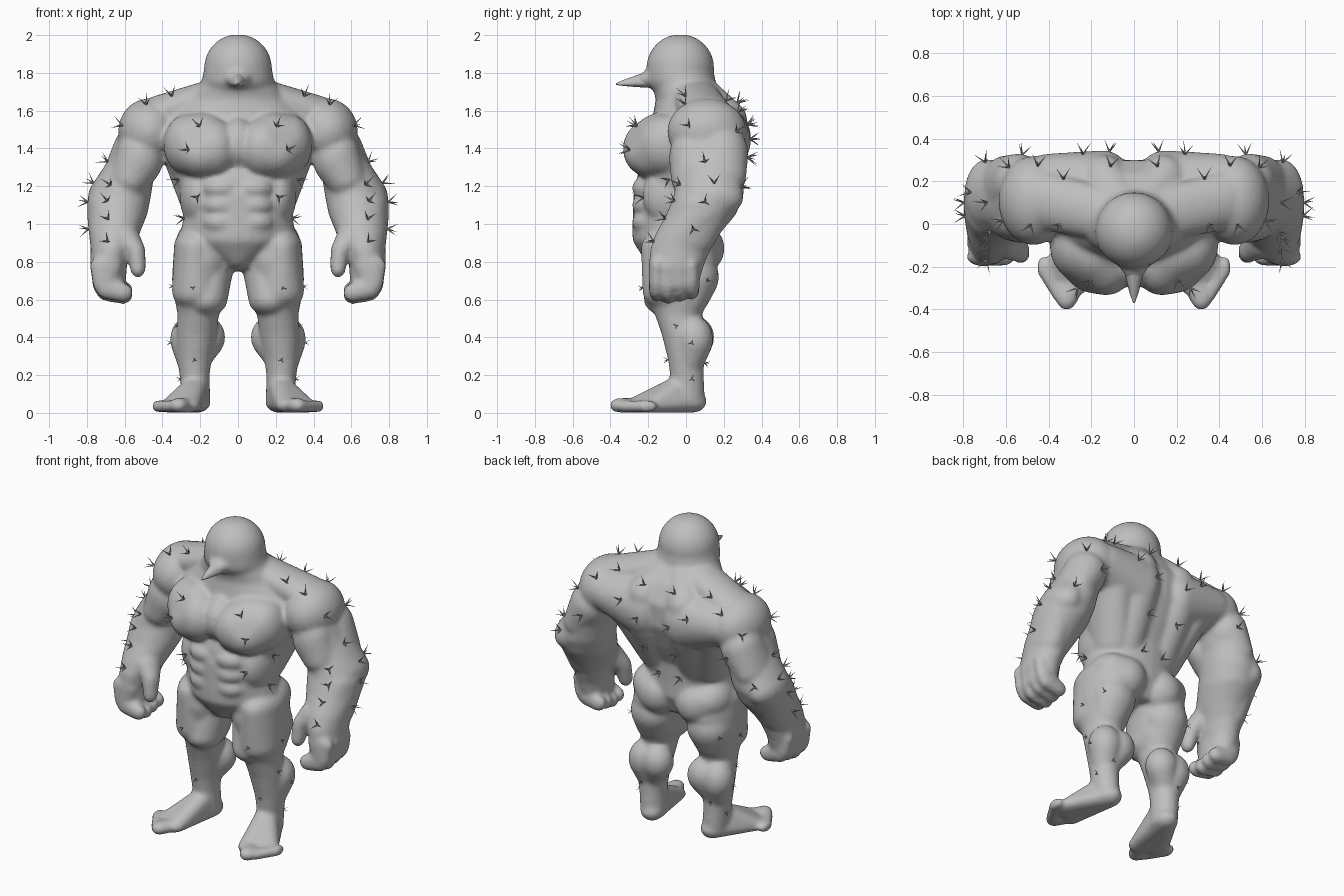
import bpy, bmesh, math, random
from mathutils import Vector, Matrix
from mathutils.bvhtree import BVHTree

cube = bpy.data.objects.get("Cube")
if cube:
    bpy.data.objects.remove(cube, do_unlink=True)
random.seed(4)


def make_material(name, value):
    mat = bpy.data.materials.new(name)
    mat.use_nodes = True
    colour = (value, value, value, 1)
    mat.diffuse_color = colour
    bsdf = next(n for n in mat.node_tree.nodes if n.type == "BSDF_PRINCIPLED")
    bsdf.inputs["Base Color"].default_value = colour
    return mat


def make_object(name, bm, mat):
    bmesh.ops.recalc_face_normals(bm, faces=bm.faces[:])
    mesh = bpy.data.meshes.new(name)
    bm.to_mesh(mesh)
    bm.free()
    mesh.materials.append(mat)
    obj = bpy.data.objects.new(name, mesh)
    bpy.context.scene.collection.objects.link(obj)
    return obj


def ring_angles(count):
    return [math.tau * i / count for i in range(count)]


def muscle(*balls):
    """Convex skin around one or more ellipsoids, each (centre, radii)."""
    verts = []
    for centre, radii in balls:
        for row in range(1, 16):
            tilt = math.pi * row / 16
            for turn in ring_angles(24):
                unit = (math.sin(tilt) * math.cos(turn),
                        math.sin(tilt) * math.sin(turn), math.cos(tilt))
                verts.append(bm.verts.new([c + r * u for c, r, u in zip(centre, radii, unit)]))
    result = bmesh.ops.convex_hull(bm, input=verts)
    spare = {v for key in ("geom_interior", "geom_unused") for v in result[key]
             if isinstance(v, bmesh.types.BMVert)}
    bmesh.ops.delete(bm, geom=list(spare), context="VERTS")


def limb(*sections):
    """Closed loft through level ellipses, each (centre, x radius, y radius)."""
    rings = []
    for (x, y, z), rx, ry in sections:
        rings.append([bm.verts.new((x + rx * math.cos(a), y + ry * math.sin(a), z))
                      for a in ring_angles(32)])
    for low, high in zip(rings, rings[1:]):
        for i in range(32):
            j = (i + 1) % 32
            bm.faces.new((low[i], low[j], high[j], high[i]))
    bm.faces.new(rings[0])
    bm.faces.new(rings[-1])


skin = make_material("skin grey", .52)
bm = bmesh.new()

# Broad pectoral of the left side
muscle(((.13, -.18, 1.4), (.135, .155, .155)), ((.18, -.13, 1.45), (.14, .15, .14)),
       ((.27, -.1, 1.42), (.125, .16, .16)), ((.19, -.16, 1.37), (.15, .165, .13)))

# Wide back with spine column, lat and trapezius, then the shoulder cap
muscle(((.14, .19, 1.45), (.13, .155, .18)), ((.4, .15, 1.49), (.15, .18, .14)))
muscle(((.14, .16, 1.35), (.135, .15, .1)), ((.12, .02, 1.08), (.12, .14, .12)))
muscle(((.29, .12, 1.4), (.12, .17, .12)), ((.18, .01, 1.1), (.12, .14, .1)))
muscle(((.06, .03, 1.72), (.11, .12, .065)), ((.42, .11, 1.58), (.1, .14, .1)))
muscle(((.04, .05, 1.73), (.1, .11, .06)), ((.14, .18, 1.55), (.12, .145, .12)))
muscle(((.47, .11, 1.49), (.165, .21, .175)))

# Stomach rows, flank and buttock
for z in (1.19, 1.1, 1.01):
    muscle(((.085, -.19, z), (.11, .097, .07)))
muscle(((.21, -.06, 1.15), (.1, .17, .17)))
muscle(((.135, .06, .87), (.135, .145, .14)), ((.21, .02, .9), (.12, .15, .12)))

# Arm from shoulder to closed hand
limb(((.48, .12, 1.5), .13, .18), ((.525, .12, 1.38), .135, .19),
     ((.585, .13, 1.25), .14, .18), ((.625, .12, 1.15), .165, .185),
     ((.64, .08, 1.05), .16, .185), ((.655, .01, .95), .135, .17),
     ((.67, -.03, .87), .11, .16), ((.685, -.05, .78), .097, .145),
     ((.68, -.06, .66), .085, .12))
muscle(((.52, .03, 1.35), (.125, .12, .15)), ((.57, .04, 1.24), (.11, .12, .1)))
muscle(((.54, .19, 1.38), (.125, .14, .14)), ((.61, .16, 1.25), (.11, .16, .1)))
muscle(((.6, .13, 1.3), (.09, .15, .1)), ((.69, .14, 1.14), (.105, .165, .11)))
muscle(((.69, .1, 1.1), (.11, .16, .1)), ((.69, .01, .92), (.095, .145, .1)))

# Fingers curl inward, the thumb hangs in front
for i in range(4):
    y = -.155 + .062 * i
    tip = .575 + .012 * abs(i - 1)
    muscle(((.7, y, .78), (.085, .043, .06)), ((.71, y, tip + .1), (.06, .042, .06)))
    muscle(((.69, y, tip + .075), (.065, .042, .06)), ((.61, y, tip + .05), (.055, .04, .05)))
muscle(((.6, -.07, .93), (.08, .09, .07)), ((.54, -.12, .86), (.05, .06, .05)))
muscle(((.54, -.12, .86), (.05, .06, .05)), ((.53, -.14, .765), (.042, .045, .05)))

# Leg from hip to ankle
limb(((.18, -.03, .92), .15, .19), ((.19, -.03, .8), .155, .2),
     ((.2, -.03, .7), .15, .18), ((.2, -.04, .6), .135, .16),
     ((.21, -.04, .52), .11, .125), ((.22, -.02, .42), .105, .11),
     ((.23, 0, .28), .09, .095), ((.23, .005, .2), .08, .09),
     ((.22, .01, .03), .075, .09))
muscle(((.23, -.05, .88), (.11, .19, .1)), ((.22, -.09, .64), (.13, .14, .1)))
muscle(((.14, -.03, .76), (.115, .16, .09)), ((.17, -.09, .6), (.115, .135, .09)))
muscle(((.2, .04, .72), (.14, .135, .14)), ((.21, .02, .6), (.11, .1, .08)))
muscle(((.26, .045, .39), (.1, .1, .12)), ((.245, .02, .28), (.08, .08, .08)))
muscle(((.165, .055, .4), (.098, .095, .11)), ((.21, .02, .29), (.07, .08, .07)))

# Foot turned outward, with toes
muscle(((.215, .035, .06), (.07, .075, .06)), ((.225, -.03, .14), (.065, .07, .06)),
       ((.26, -.27, .04), (.06, .06, .04)), ((.36, -.2, .035), (.06, .06, .035)))
muscle(((.28, -.28, .04), (.05, .05, .04)), ((.315, -.35, .04), (.05, .055, .04)))
for i in range(4):
    muscle(((.36 + .022 * i, -.31 + .035 * i, .035), (.03, .055, .033)))

# Mirror every paired part
pair = bmesh.ops.duplicate(bm, geom=bm.verts[:] + bm.edges[:] + bm.faces[:])["geom"]
bmesh.ops.scale(bm, vec=(-1, 1, 1), verts=[g for g in pair if isinstance(g, bmesh.types.BMVert)])

# Trunk, breastbone, lower belly, head, jaw and beak root
limb(((0, -.03, .77), .16, .14), ((0, -.04, .9), .32, .21),
     ((0, -.05, 1), .295, .22), ((0, -.05, 1.12), .28, .225),
     ((0, -.01, 1.25), .34, .25), ((0, .05, 1.4), .42, .25),
     ((0, .06, 1.55), .4, .24), ((0, .04, 1.66), .27, .2),
     ((0, -.01, 1.74), .2, .17), ((0, -.03, 1.82), .175, .175))
muscle(((0, -.14, 1.42), (.1, .16, .15)))
muscle(((0, -.1, 1.15), (.18, .18, .1)), ((0, -.11, .95), (.24, .175, .12)))
muscle(((0, -.11, .93), (.24, .175, .1)), ((0, -.07, .82), (.09, .15, .07)))
muscle(((0, -.03, 1.828), (.18, .18, .177)), ((0, -.035, 1.76), (.188, .17, .09)))
muscle(((0, -.16, 1.775), (.09, .06, .06)), ((0, -.24, 1.76), (.04, .03, .03)))

# Fuse the muscles into one smooth skin
body = make_object("body", bm, skin)
remesh = body.modifiers.new("fuse", "REMESH")
remesh.mode = "VOXEL"
remesh.voxel_size = .012
remesh.use_smooth_shade = True
soften = body.modifiers.new("soften", "SMOOTH")
soften.factor = .5
soften.iterations = 12
bpy.context.view_layer.update()
graph = bpy.context.evaluated_depsgraph_get()
fused = bpy.data.meshes.new_from_object(body.evaluated_get(graph))
body.modifiers.clear()
body.data = fused
for face in fused.polygons:
    face.use_smooth = True

# Beak with an arched top and flat underside
bm = bmesh.new()
rings = []
for y, half_width, top, bottom in ((-.17, .06, 1.82, 1.72), (-.21, .05, 1.805, 1.722),
                                   (-.26, .036, 1.788, 1.725), (-.32, .022, 1.767, 1.73),
                                   (-.37, .004, 1.746, 1.736)):
    middle = bottom + (top - bottom) * .35
    rings.append([bm.verts.new((half_width * math.cos(a), y, middle + math.sin(a) *
                  ((top - middle) if math.sin(a) > 0 else (middle - bottom))))
                  for a in ring_angles(20)])
for near, far in zip(rings, rings[1:]):
    for i in range(20):
        j = (i + 1) % 20
        bm.faces.new((near[i], near[j], far[j], far[i])).smooth = True
bm.faces.new(rings[0])
bm.faces.new(rings[-1])
make_object("beak", bm, skin)

# Thorn tufts sit on the skin nearest to these spots
front_spots = ((.36, -.02, 1.7), (.49, -.02, 1.66), (.6, .02, 1.52), (.28, -.33, 1.4),
               (.22, -.3, 1.55), (.33, -.1, 1.23), (.22, -.25, 1.14), (.3, -.1, 1.03))
arm_spots = ((.69, .1, 1.33), (.72, -.1, 1.24), (.8, .15, 1.24), (.71, -.1, 1.14),
             (.7, -.15, 1.05), (.7, -.2, .92), (.82, .04, .97), (.82, .1, 1.12), (.7, .3, 1.2))
back_spots = ((.11, .27, 1.64), (.33, .22, 1.66), (.45, .28, 1.6), (.24, .36, 1.54),
              (.11, .36, 1.45), (.6, .28, 1.5), (.52, .35, 1.35), (.1, .3, 1.22), (.08, .2, 1.04))
leg_spots = ((.24, -.25, .66), (.34, -.05, .67), (.33, .12, .7), (.32, -.05, .46), (.37, .03, .37),
             (.23, -.1, .28), (.31, .03, .18), (.25, .11, .26))
tree = BVHTree.FromPolygons([v.co for v in fused.vertices], [p.vertices for p in fused.polygons])
bm = bmesh.new()
for spots, length in ((front_spots, .075), (arm_spots, .075), (back_spots, .075), (leg_spots, .035)):
    for x, y, z in spots:
        for side in (-1, 1):
            root, normal, _, _ = tree.find_nearest(Vector((x * side, y, z)))
            across = normal.orthogonal().normalized()
            start = random.uniform(0, math.tau)
            for turn in ring_angles(3):
                lean = Matrix.Rotation(start + turn, 3, normal) @ across
                axis = (normal + lean * .75).normalized()
                place = Matrix.Translation(root + axis * length * .4)
                bmesh.ops.create_cone(bm, cap_ends=True, segments=6, radius1=length * .08,
                                      radius2=0, depth=length,
                                      matrix=place @ axis.to_track_quat("Z", "Y").to_matrix().to_4x4())
make_object("thorns", bm, skin)
